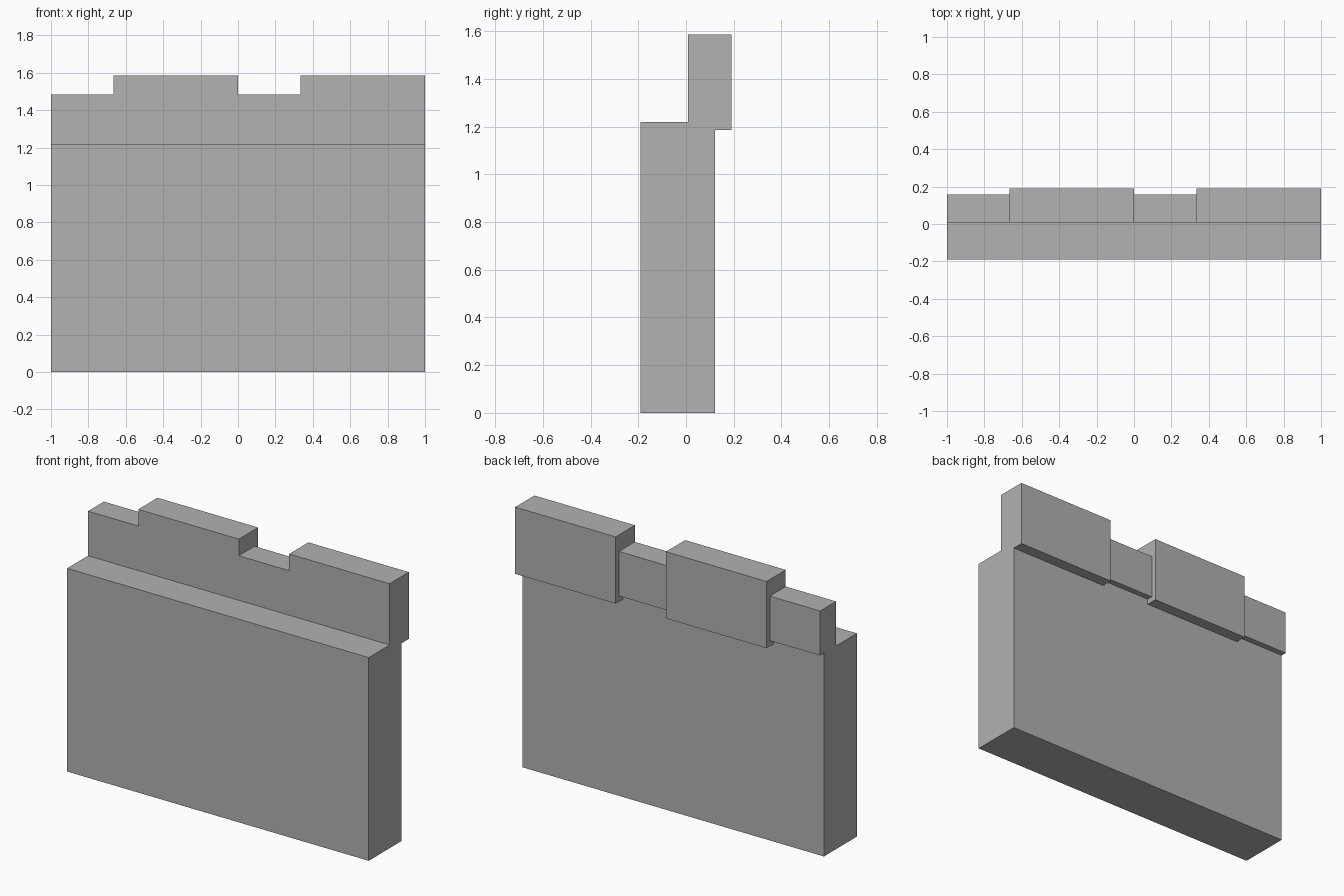
import bpy

cube = bpy.data.objects.get("Cube")
if cube:
    bpy.data.objects.remove(cube, do_unlink=True)

# Stone colour shared by every part
stone = bpy.data.materials.new("grey_stone")
stone.use_nodes = True
grey = (0.445, 0.445, 0.445, 1)
stone.diffuse_color = grey
stone.node_tree.nodes["Principled BSDF"].inputs["Base Color"].default_value = grey


def block(name, low, high):
    """Box spanning two opposite corners."""
    centre = [(a + b) / 2 for a, b in zip(low, high)]
    bpy.ops.mesh.primitive_cube_add(size=1, location=centre)
    obj = bpy.context.object
    obj.name = name
    obj.scale = [b - a for a, b in zip(low, high)]
    bpy.ops.object.transform_apply(location=False, rotation=False, scale=True)
    obj.data.materials.append(stone)
    return obj


FRONT, WALL_TOP = 0.008, 1.218

# Main wall slab, its top forming the walkway
block("wall", (-1, -0.19, 0), (1, 0.122, WALL_TOP))

# Parapet: a low crenel and a tall overhanging merlon, repeated along the wall
for i, start in enumerate((-1, 0), 1):
    step = start + 1 / 3
    block(f"crenel_{i}", (start, FRONT, WALL_TOP), (step, 0.158, 1.485))
    block(f"merlon_{i}", (step, FRONT, 1.185), (start + 1, 0.19, 1.585))
